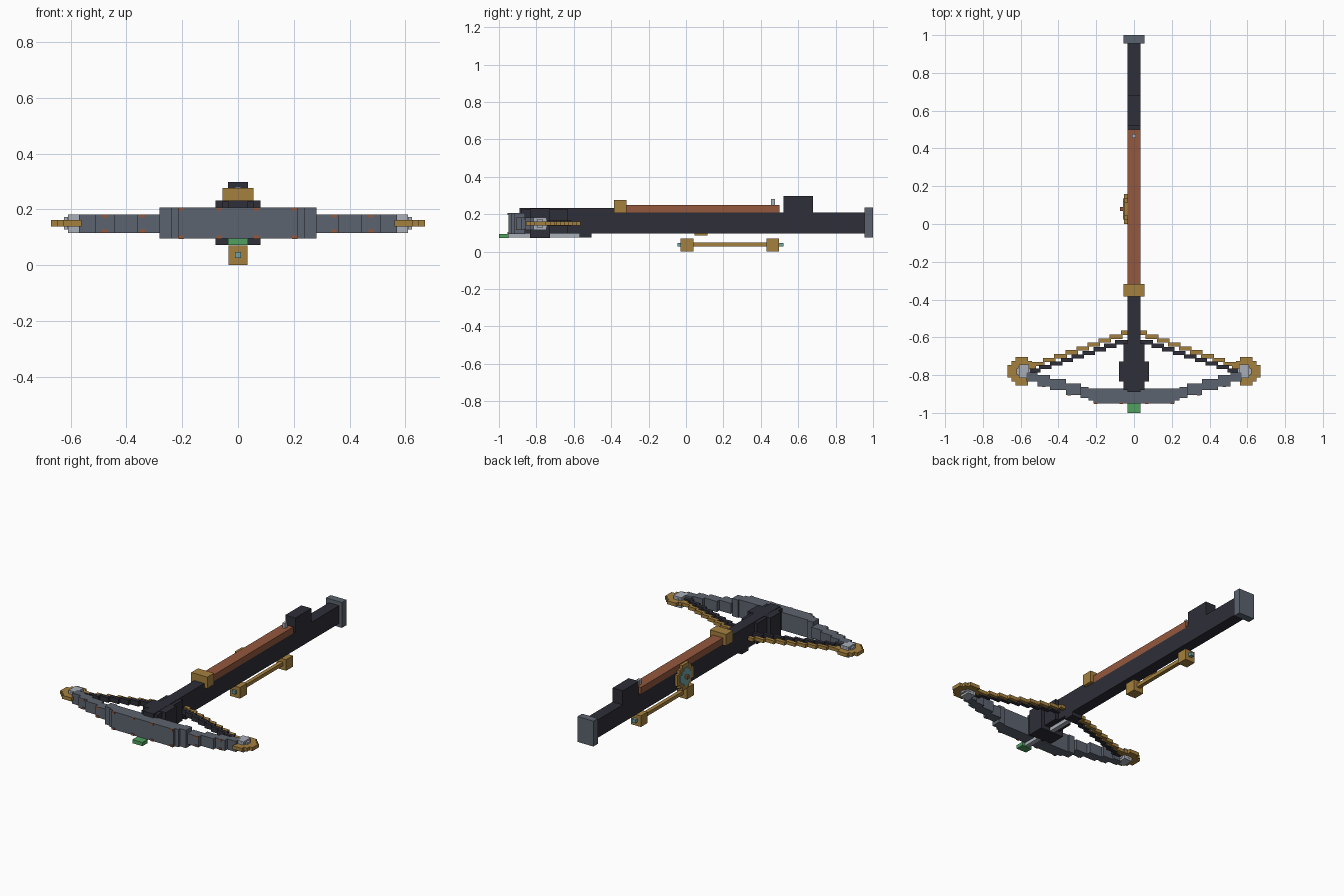
import bpy, bmesh
from mathutils import Matrix, Vector

cube = bpy.data.objects.get("Cube")
if cube:
    bpy.data.objects.remove(cube, do_unlink=True)


def material(name, *rgb):
    lin = [((c / 255 + 0.055) / 1.055) ** 2.4 for c in rgb] + [1.0]
    m = bpy.data.materials.new(name)
    m.use_nodes = True
    m.diffuse_color = lin
    m.node_tree.nodes["Principled BSDF"].inputs["Base Color"].default_value = lin
    return m


DARK = material("dark metal", 46, 46, 56)
GRAY = material("slate gray", 92, 99, 110)
GOLD = material("brass", 165, 128, 62)
WOOD = material("red wood", 148, 88, 62)
LIGHT = material("pale steel", 170, 175, 185)
GREEN = material("green", 80, 160, 95)
TEAL = material("teal", 115, 165, 165)


def finish(name, bm, mat):
    bmesh.ops.recalc_face_normals(bm, faces=bm.faces)
    mesh = bpy.data.meshes.new(name)
    bm.to_mesh(mesh)
    bm.free()
    mesh.materials.append(mat)
    obj = bpy.data.objects.new(name, mesh)
    bpy.context.collection.objects.link(obj)
    return obj


def boxes(name, mat, spans, mirror=False):
    """Join boxes given as (x0, x1, y0, y1, z0, z1), optionally mirrored over x."""
    bm = bmesh.new()
    for x0, x1, y0, y1, z0, z1 in spans:
        for s in ((1, -1) if mirror else (1,)):
            centre = Vector((s * (x0 + x1) / 2, (y0 + y1) / 2, (z0 + z1) / 2))
            size = Matrix.Diagonal((x1 - x0, y1 - y0, z1 - z0, 1))
            bmesh.ops.create_cube(bm, size=1, matrix=Matrix.Translation(centre) @ size)
    return finish(name, bm, mat)


def bar(name, mat, half, y0, y1, z0, z1):
    return boxes(name, mat, [(-half, half, y0, y1, z0, z1)])


def stepped_disc(name, mat, centre, radius, thick, sideways=False):
    """Blocky round plate, lying flat or facing along x."""
    bm = bmesh.new()
    points = []
    quarter = [(1, .43), (.72, .43), (.72, .72), (.43, .72), (.43, 1)]
    for _ in range(4):
        points += quarter
        quarter = [(-y, x) for x, y in quarter]
    face = bm.faces.new([bm.verts.new((x * radius, y * radius, -thick / 2)) for x, y in points])
    out = bmesh.ops.extrude_face_region(bm, geom=[face])
    top = [v for v in out["geom"] if isinstance(v, bmesh.types.BMVert)]
    bmesh.ops.translate(bm, verts=top, vec=(0, 0, thick))
    if sideways:
        bm.transform(Matrix.Rotation(1.5707963, 4, "Y"))
    bm.transform(Matrix.Translation(centre))
    return finish(name, bm, mat)


# Stock, butt and cheek block
bar("stock", DARK, .035, -.89, .96, .097, .21)
bar("front_rail", DARK, .035, -.89, -.38, .2, .232)
bar("rear_block", DARK, .035, .52, .68, .2, .298)
bar("butt_plate", GRAY, .055, .955, 1, .075, .235)

# Wooden top rail with collar and rear sight
bar("top_rail", WOOD, .035, -.35, .5, .205, .25)
bar("collar", GOLD, .056, -.385, -.318, .205, .277)
bar("rear_sight", LIGHT, .01, .455, .476, .24, .28)

# Riser that holds the bow
bar("riser_core", DARK, .055, -.88, -.63, .097, .228)
bar("riser_block", DARK, .08, -.833, -.727, .072, .231)

# Rod and foot under the nose
bar("under_rod", LIGHT, .015, -.95, -.57, .075, .098)
bar("rod_stop", DARK, .035, -.57, -.505, .075, .098)
bar("front_foot", GREEN, .035, -1, -.95, .072, .095)

# Hand bar below the stock
for name, y0, y1 in (("front", -.03, .04), ("rear", .43, .497)):
    bar(name + "_bar_block", GOLD, .034, y0, y1, 0, .07)
bar("hand_bar", GOLD, .012, .04, .43, .026, .048)
bar("bar_tip_front", TEAL, .011, -.045, -.03, .026, .047)
bar("bar_tip_rear", TEAL, .011, .497, .52, .026, .047)

# Bow limbs, stepping back toward the tips
bar("bow_centre", GRAY, .215, -.95, -.87, .095, .207)
boxes("bow_shoulders", GRAY, [
    (.215, .24, -.935, -.87, .095, .207),
    (.24, .282, -.92, -.862, .095, .207)], mirror=True)
limb = [(.28, .36, -.905, -.845), (.36, .445, -.88, -.82),
        (.445, .51, -.86, -.8), (.51, .57, -.835, -.785)]
boxes("bow_limbs", GRAY, [s + (.115, .182) for s in limb], mirror=True)
boxes("limb_tips", LIGHT, [(.555, .61, -.815, -.745, .115, .182)], mirror=True)

# Small rivet plates on the bow front
rivets = []
for x, y, z_low, z_high in ((.067, -.95, .1, .201), (.203, -.95, .1, .201),
                            (.343, -.905, .121, .176), (.478, -.86, .121, .176)):
    for z in (z_low, z_high):
        rivets.append((x - .01, x + .01, y - .004, y + .004, z - .006, z + .006))
boxes("rivets", WOOD, rivets, mirror=True)

# Cams
for side, s in (("left", 1), ("right", -1)):
    stepped_disc(side + "_cam", GOLD, (s * .594, -.78, .15), .076, .022)
    stepped_disc(side + "_cam_hub", LIGHT, (s * .587, -.78, .15), .036, .045)


def stepped_string(name, mat, half, y_start, x_end, y_end, z0, z1, steps=8):
    """Staircase string from a middle bar out to both cams."""
    depth, width = .022, (x_end - half) / steps
    spans = [(0, half, y_start - depth, y_start, z0, z1)]
    for i in range(steps):
        x = half + i * width
        y = y_start + (y_end - y_start) * (i + 1) / steps
        spans.append((x - .008, x + width, y - depth, y, z0, z1))
    boxes(name, mat, spans, mirror=True)


stepped_string("bowstring", GOLD, .07, -.565, .54, -.73, .14, .161)
stepped_string("rear_cable", DARK, .1, -.615, .56, -.765, .138, .17)

# Wheel on the right flank
stepped_disc("wheel_rim", GOLD, (-.044, .08, .165), .08, .02, True)
stepped_disc("wheel_face", TEAL, (-.053, .08, .165), .055, .008, True)
bar("wheel_hub", WOOD, .012, .07, .09, .155, .175).location.x = -.062
